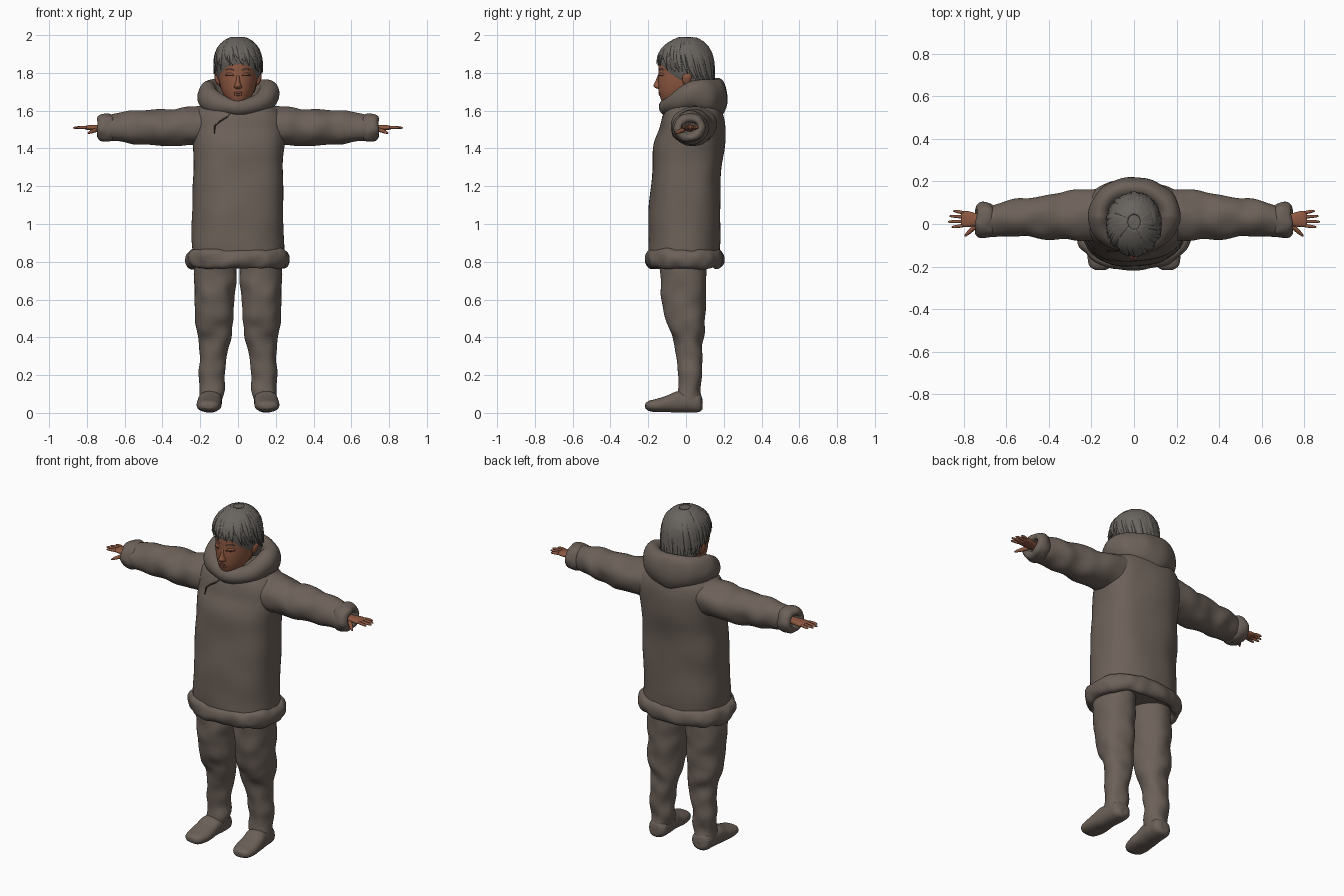
import bpy, bmesh, math, random
from mathutils import Vector, noise

if "Cube" in bpy.data.objects:
    bpy.data.objects.remove(bpy.data.objects["Cube"])
random.seed(4)
TAU = 2 * math.pi


def material(name, r, g, b):
    m = bpy.data.materials.new(name)
    m.use_nodes = True
    m.diffuse_color = (r, g, b, 1)
    m.node_tree.nodes["Principled BSDF"].inputs["Base Color"].default_value = (r, g, b, 1)
    return m


COAT = material("coat brown", .15, .119, .1)
SEAM = material("seam brown", .05, .04, .034)
SKIN = material("skin", .27, .098, .053)
LIPS = material("lips", .22, .07, .045)
HAIR = material("hair grey", .14, .128, .115)
DARK = material("lash dark", .04, .022, .016)


def section(c, u, v, n=24, p=2.0):
    """Closed superellipse around c, spanned by the half axes u and v."""
    c, u, v = Vector(c), Vector(u), Vector(v)
    pw = lambda t: math.copysign(abs(t) ** (2 / p), t)
    return [c + u * pw(math.cos(TAU * i / n)) + v * pw(math.sin(TAU * i / n)) for i in range(n)]


def smooth_rows(rows, k=4):
    """Catmull-Rom resampling of the rows of a part."""
    out = []
    for i in range(len(rows) - 1):
        quad = zip(rows[max(i - 1, 0)], rows[i], rows[i + 1], rows[min(i + 2, len(rows) - 1)])
        quad = list(quad)
        for j in range(k):
            t = j / k
            out.append([b + .5 * t * (c - a + t * (2 * a - 5 * b + 4 * c - d + t * (3 * (b - c) + d - a)))
                        for a, b, c, d in quad])
    return out + [list(rows[-1])]


def along(axis, rows, n=24, p=2.0, k=4):
    """Rings across one axis; rows hold position, two centre values, two radii."""
    rings = []
    for s, a, b, ra, rb in smooth_rows(rows, k):
        if axis == "z":
            rings.append(section((a, b, s), (ra, 0, 0), (0, rb, 0), n, p))
        elif axis == "x":
            rings.append(section((s, a, b), (0, ra, 0), (0, 0, rb), n, p))
        else:
            rings.append(section((a, s, b), (ra, 0, 0), (0, 0, rb), n, p))
    return rings


def tube(points, radii, n=8):
    """Rings along a path, for fingers, seams and lids."""
    pts, rings = [Vector(q) for q in points], []
    for i, q in enumerate(pts):
        d = (pts[min(i + 1, len(pts) - 1)] - pts[max(i - 1, 0)]).normalized()
        u = d.cross(Vector((0, 0, 1)) if abs(d.z) < .9 else Vector((0, 1, 0))).normalized()
        rings.append(section(q, u * radii[i], d.cross(u) * radii[i], n))
    return rings


def make(name, lofts, mat, mirror=False, closed=False, lump=0, freq=8, levels=0):
    bm = bmesh.new()
    for rings in lofts:
        vs = [[bm.verts.new(q) for q in r] for r in rings]
        n = len(vs[0])
        for i in range(len(vs) if closed else len(vs) - 1):
            a, b = vs[i], vs[(i + 1) % len(vs)]
            for j in range(n):
                bm.faces.new((a[j], a[(j + 1) % n], b[(j + 1) % n], b[j]))
        if not closed:
            bm.faces.new(vs[0])
            bm.faces.new(vs[-1])
    bmesh.ops.recalc_face_normals(bm, faces=bm.faces)
    bm.normal_update()
    if lump:
        for v, nrm in [(v, v.normal.copy()) for v in bm.verts]:
            v.co += nrm * noise.noise(v.co * freq) * lump
    me = bpy.data.meshes.new(name)
    bm.to_mesh(me)
    bm.free()
    me.materials.append(mat)
    ob = bpy.data.objects.new(name, me)
    bpy.context.collection.objects.link(ob)
    if mirror:
        ob.modifiers.new("mirror", "MIRROR").use_mirror_merge = False
    if levels:
        ob.modifiers.new("smooth", "SUBSURF").levels = levels
        ob.modifiers["smooth"].render_levels = levels
    me.polygons.foreach_set("use_smooth", [True] * len(me.polygons))
    return ob


def at(rows, z):
    """Row values at height z."""
    for a, b in zip(rows, rows[1:]):
        if a[0] <= z <= b[0]:
            t = (z - a[0]) / (b[0] - a[0])
            return [p + (q - p) * t for p, q in zip(a, b)]
    return rows[-1] if z > rows[-1][0] else rows[0]


def front(rows, x, z, out=0, p=2.0):
    """Point on the front surface of a part built up z."""
    _, _, cy, rx, ry = at(rows, z)
    return (x, cy - ry * (1 - abs(x / rx) ** p) ** (1 / p) - out, z)


# Coat body
body = [(.79, 0, -.01, .24, .185), (.9, 0, -.01, .248, .188), (1.1, 0, -.005, .243, .188),
        (1.3, 0, .006, .24, .185), (1.42, 0, .018, .243, .184), (1.5, 0, .032, .245, .174),
        (1.56, 0, .038, .242, .164), (1.61, 0, .042, .215, .145), (1.65, 0, .045, .14, .11),
        (1.68, 0, .045, .09, .08)]
make("coat_body", [along("z", body, 40, 2.4)], COAT, lump=.012, freq=6, levels=1)

# Fur hem and hood, each a closed roll
hem, hood = [], []
for i in range(64):
    a = TAU * i / 64
    c, s = math.cos(a), math.sin(a)
    pw = lambda t: math.copysign(abs(t) ** .8, t)
    hem.append(section((.24 * pw(c), -.008 + .175 * pw(s), .815), (.034 * c, .034 * s, 0), (0, 0, .052), 14))
    f, b = max(-s, 0) ** 1.3, max(s, 0) ** 1.3
    radial = .056 - .012 * f + .006 * b
    hood.append(section((.163 * c, .035 + s * (.125 if s > 0 else .13), 1.685 - .065 * f - .023 * b),
                        (radial * c, radial * s, .02 * b), (0, 0, .075 - .028 * f + .04 * b), 16))
make("hem_trim", [hem], COAT, closed=True, lump=.016, freq=17, levels=1)
make("hood", [hood], COAT, closed=True, lump=.012, freq=9, levels=1)

# Overlap seam on the chest
seam = [front(body, x, z, .002, 2.4) for x, z in
        ((-.02, 1.6), (-.06, 1.565), (-.1, 1.54), (-.122, 1.52), (-.125, 1.48))]
make("chest_seam", [tube(seam, (.004, .004, .004, .004, .002))], SEAM)

# Sleeves and cuffs
arm = [(.13, .045, 1.525, .125, .1), (.25, .04, 1.518, .125, .103), (.33, .037, 1.511, .11, .096),
       (.41, .034, 1.511, .105, .095), (.49, .03, 1.515, .094, .088), (.55, .027, 1.511, .092, .087),
       (.62, .022, 1.513, .08, .077), (.69, .018, 1.51, .072, .066)]
make("sleeve", [along("x", arm, 28)], COAT, mirror=True, lump=.014, freq=11, levels=1)
cuff = [(.655, .018, 1.51, .06, .055), (.668, .018, 1.51, .079, .071), (.7, .018, 1.51, .088, .077),
        (.73, .018, 1.51, .08, .07), (.742, .018, 1.51, .06, .05), (.735, .018, 1.51, .045, .03),
        (.7, .018, 1.51, .04, .022)]
make("cuff", [along("x", cuff, 28)], COAT, mirror=True, lump=.012, freq=18, levels=1)

# Hands
palm = [(.69, .018, 1.508, .026, .02), (.74, .02, 1.508, .03, .017), (.775, .023, 1.51, .038, .015),
        (.805, .023, 1.51, .038, .011), (.813, .023, 1.51, .034, .006)]
hand = [along("x", palm, 16, 2.4, 2)]
for y, spread, tip in ((.053, .008, .85), (.033, .004, .868), (.012, -.001, .875), (-.007, -.007, .858)):
    hand.append(tube([(.795, y, 1.511), (.825, y + spread * .5, 1.512), (tip - .012, y + spread, 1.51),
                      (tip, y + spread, 1.508)], (.0095, .009, .0075, .003)))
hand.append(tube([(.735, .0, 1.503), (.765, -.03, 1.493), (.785, -.048, 1.485), (.797, -.06, 1.479)],
                 (.014, .012, .009, .003)))
make("hand", hand, SKIN, mirror=True, levels=1)

# Trousers and boots
leg = [(.03, .143, .015, .05, .06), (.06, .143, .013, .062, .07), (.12, .143, .016, .066, .064),
       (.2, .138, .018, .066, .062), (.3, .131, .018, .074, .069), (.38, .126, .014, .084, .079),
       (.44, .126, .004, .095, .096), (.5, .124, -.009, .1, .11), (.6, .12, -.013, .106, .118),
       (.7, .121, -.015, .112, .121), (.82, .12, -.015, .115, .123)]
make("trouser_leg", [along("z", leg, 28, 2.1)], COAT, mirror=True, lump=.014, freq=12, levels=1)
foot = [(.086, .143, .052, .025, .03), (.07, .143, .055, .054, .05), (.02, .144, .057, .062, .056),
        (-.04, .148, .06, .064, .058), (-.09, .152, .049, .066, .046), (-.15, .156, .04, .065, .036),
        (-.195, .158, .038, .052, .028), (-.216, .158, .037, .024, .014)]
make("boot", [along("y", foot, 20, 2.3)], COAT, mirror=True, lump=.005, freq=14, levels=1)

# Head and neck
head = [(1.635, 0, -.088, .03, .035), (1.66, 0, -.062, .06, .072), (1.7, 0, -.037, .085, .108),
        (1.75, 0, -.02, .099, .129), (1.8, 0, -.004, .107, .143), (1.85, 0, 0, .112, .145),
        (1.9, 0, 0, .106, .132), (1.95, 0, 0, .075, .095), (1.975, 0, 0, .04, .05)]
neck = [(1.58, 0, .02, .075, .075), (1.64, 0, .015, .065, .07), (1.73, 0, .02, .065, .07)]
make("head", [along("z", head, 32), along("z", neck)], SKIN, levels=1)

# Nose, lips, lids, brows and ears
nose = [(1.715, 0, -.138, .012, .014), (1.723, 0, -.143, .021, .024), (1.733, 0, -.145, .02, .029),
        (1.75, 0, -.143, .012, .022), (1.785, 0, -.14, .008, .011), (1.8, 0, -.136, .006, .006)]
make("nose", [along("z", nose, 14, 2, 2)], SKIN, levels=1)
lips = [tube([front(head, x, z + abs(x) * .08, -.002) for x in (-.026, -.013, 0, .013, .026)],
             (.001, r, r, r, .001)) for z, r in ((1.694, .006), (1.684, .007))]
make("lips", lips, LIPS, levels=1)
xs = (.022, .032, .045, .057, .066)
bow = (0, .004, .006, .004, 0)


def face_band(z, arch, out):
    return [front(head, x, z + b * arch, out) for x, b in zip(xs, bow)]


make("eyelid", [tube(face_band(1.79, .5, -.003), (.002, .008, .01, .008, .002))], SKIN, mirror=True, levels=1)
make("lash_line", [tube(face_band(1.786, -.3, .005), (.0015, .002, .002, .002, .001), 6)], DARK, mirror=True)
make("eyebrow", [tube(face_band(1.815, 1, 0), (.002, .003, .003, .003, .001), 6)], HAIR, mirror=True)
ear = [(1.735, .1, .005, .006, .01), (1.75, .106, .003, .012, .02), (1.78, .112, .006, .014, .026),
       (1.8, .11, .01, .008, .016)]
make("ear", [along("z", ear, 14, 2, 3)], SKIN, mirror=True, levels=1)

# Hair cap
hair = [(1.69, 0, .078, .08, .055), (1.73, 0, .058, .1, .085), (1.78, 0, .012, .117, .126),
        (1.85, 0, 0, .124, .146), (1.9, 0, 0, .121, .14), (1.94, 0, .002, .104, .118),
        (1.97, 0, .005, .07, .08), (1.987, 0, .008, .025, .03)]
make("hair_cap", [along("z", hair, 32)], HAIR, lump=.006, freq=25, levels=1)

# Hair locks sweeping from the crown, shorter over the face
locks = []
for i in range(84):
    a0 = TAU * i / 84 + random.uniform(-.1, .1)
    swirl = random.uniform(.15, .6)
    end = 1.775 - .075 * math.sin(a0 + swirl) + random.uniform(-.02, .03)
    width, flick = random.uniform(.013, .021), random.uniform(0, .012)
    rings = []
    for t, w in ((0, .5), (.25, .9), (.5, 1), (.75, .8), (.92, .45), (1, .05)):
        z = 1.99 - (1.99 - end) * t ** 1.7
        _, _, cy, rx, ry = at(hair, z)
        a = a0 + swirl * t
        c, s = math.cos(a), math.sin(a)
        lift = .001 + flick * t ** 3
        rings.append(section(((rx + lift) * c, cy + (ry + lift) * s, z), (-s * width * w, c * width * w, 0),
                             (c * .008 * w, s * .008 * w, .008 * w * (1 - t)), 8))
    locks.append(rings)
make("hair_locks", locks, HAIR, levels=1)
